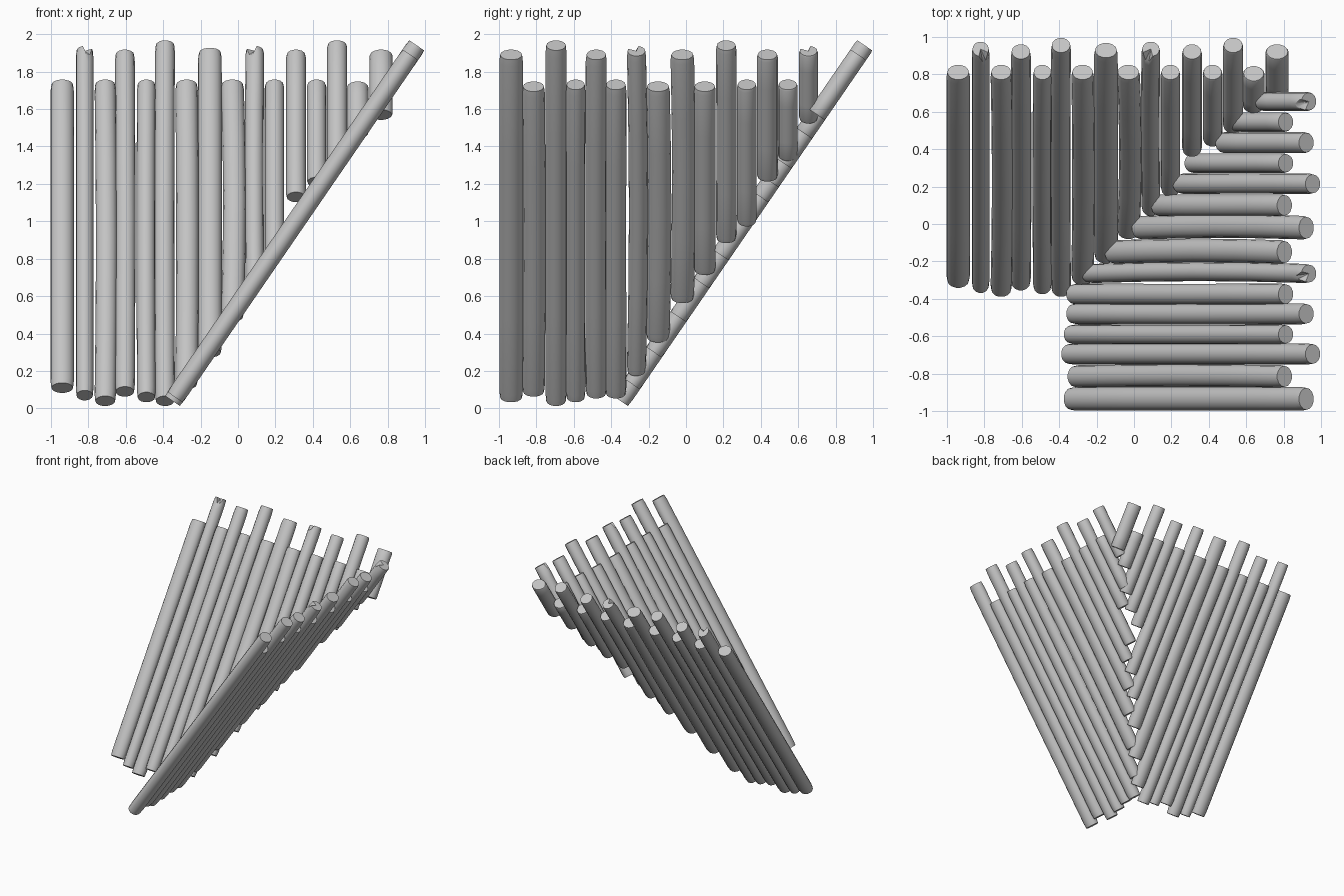
import bpy, bmesh, math, random
from mathutils import Vector

cube = bpy.data.objects.get("Cube")
if cube:
    bpy.data.objects.remove(cube, do_unlink=True)
rng = random.Random(4)

# One grey material for all the logs
grey = bpy.data.materials.new("plain grey")
grey.use_nodes = True
colour = (0.55, 0.55, 0.55, 1)
grey.diffuse_color = colour
grey.node_tree.nodes["Principled BSDF"].inputs["Base Color"].default_value = colour

SIDES = 14
THICK = 0.052                      # half thickness across the slope
RUN, RISE = 0.566, 0.824           # slope direction of both panels


def slope_offset(z):
    """Horizontal position on the slope at height z."""
    return -0.36 + RUN / RISE * (z - 0.025)


def make_log(name, panel, place, top, bottom, radius, bow, notch):
    """Slightly bowed log running up the slope; panel picks the axis it sits along."""
    def to_world(side, along, z):
        return Vector((side, along, z) if panel == "back" else (along, side, z))

    low, high = bottom + THICK * RUN, top - THICK * RUN
    bm = bmesh.new()
    rings = []
    steps = (0, 0.02, 0.25, 0.5, 0.75, 0.98, 1)
    for t in steps:
        z = low + (high - low) * t
        scale = 0.93 if t in (0, 1) else 1
        shift = bow * math.sin(math.pi * t)
        ring = []
        for i in range(SIDES):
            a = math.tau * i / SIDES
            normal = THICK * scale * math.sin(a)
            ring.append(bm.verts.new(to_world(
                place + shift + radius * scale * math.cos(a),
                slope_offset(z) - normal * RISE,
                z + normal * RUN)))
        rings.append(ring)
    for lower, upper in zip(rings, rings[1:]):
        for i in range(SIDES):
            j = (i + 1) % SIDES
            bm.faces.new((lower[i], lower[j], upper[j], upper[i]))
    # End caps as fans
    for ring in (rings[0], rings[-1]):
        centre = bm.verts.new(sum((v.co for v in ring), Vector()) / SIDES)
        for i in range(SIDES):
            bm.faces.new((ring[i], ring[(i + 1) % SIDES], centre))
    # Split chip in the upper end
    if notch:
        down = to_world(0, RUN, RISE) * -0.05
        first = rng.randrange(2, 5)
        for ring in rings[-2:]:
            for v in ring[first:first + 2]:
                v.co += down
    bmesh.ops.recalc_face_normals(bm, faces=bm.faces)
    mesh = bpy.data.meshes.new(name)
    bm.to_mesh(mesh)
    bm.free()
    mesh.materials.append(grey)
    log = bpy.data.objects.new(name, mesh)
    bpy.context.collection.objects.link(log)
    bpy.ops.object.select_all(action="DESELECT")
    log.select_set(True)
    bpy.context.view_layer.objects.active = log
    bpy.ops.object.shade_smooth_by_angle(angle=math.radians(40))


# Each log: place across the panel, top height, bottom height, radius
back_logs = [
    (-.94, 1.76, .08, .062), (-.82, 1.94, .04, .047), (-.71, 1.76, .01, .057),
    (-.605, 1.92, .06, .053), (-.49, 1.76, .03, .05), (-.39, 1.97, .01, .053),
    (-.275, 1.76, .1, .06), (-.15, 1.93, .27, .063), (-.03, 1.76, .46, .061),
    (.09, 1.94, .64, .05), (.195, 1.76, .79, .052), (.31, 1.92, 1.1, .053),
    (.42, 1.76, 1.18, .052), (.53, 1.97, 1.28, .054), (.64, 1.75, 1.44, .058),
    (.765, 1.92, 1.54, .062),
]
side_logs = [
    (-.935, 1.92, .03, .063), (-.815, 1.75, .06, .06), (-.695, 1.97, .01, .056),
    (-.59, 1.76, .03, .052), (-.48, 1.92, .05, .056), (-.375, 1.76, .05, .056),
    (-.265, 1.94, .17, .051), (-.15, 1.75, .35, .063), (-.02, 1.92, .56, .063),
    (.1, 1.75, .71, .059), (.215, 1.97, .88, .054), (.325, 1.76, .97, .052),
    (.435, 1.92, 1.21, .056), (.545, 1.76, 1.32, .052), (.655, 1.94, 1.52, .05),
]

# Two log panels meeting in a diagonal valley
for panel, logs in (("back", back_logs), ("side", side_logs)):
    for n, (place, top, bottom, radius) in enumerate(logs):
        outer = n == 0 or top - bottom < 1
        bow = 0 if outer else rng.uniform(-0.004, 0.012)
        make_log(f"{panel}_log_{n + 1}", panel, place, top, bottom, radius, bow,
                 notch=top == 1.94)
